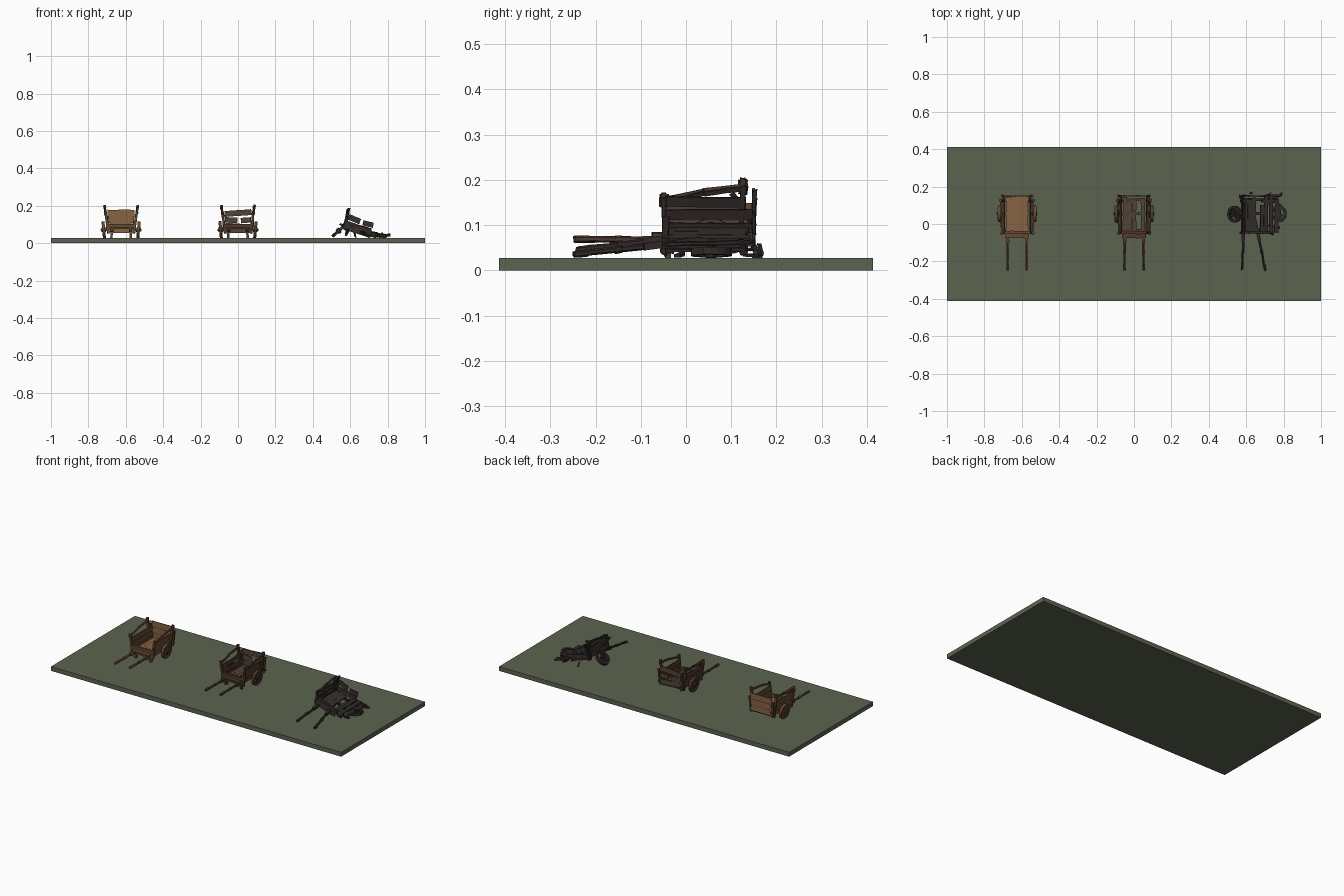
import bpy, bmesh, math, random
from mathutils import Vector, Matrix

if "Cube" in bpy.data.objects:
    bpy.data.objects.remove(bpy.data.objects["Cube"])

random.seed(7)
G = 0.027  # ground top
T = Matrix.Translation


def R(deg, axis):
    return Matrix.Rotation(math.radians(deg), 4, axis)


def mat(name, rgb):
    m = bpy.data.materials.new(name)
    m.diffuse_color = (*rgb, 1)
    m.use_nodes = True
    m.node_tree.nodes["Principled BSDF"].inputs["Base Color"].default_value = m.diffuse_color
    return m


def finish(name, bm, m, M=Matrix()):
    bmesh.ops.recalc_face_normals(bm, faces=bm.faces)
    me = bpy.data.meshes.new(name)
    bm.to_mesh(me)
    bm.free()
    me.materials.append(m)
    ob = bpy.data.objects.new(name, me)
    ob.matrix_world = M
    bpy.context.collection.objects.link(ob)
    return ob


def beam(bm, a, b, w, t, up=(0, 0, 1), jit=0.0, sides=4, n=4):
    """Rough hewn beam from a to b: t thick along up, w across."""
    a, b = Vector(a), Vector(b)
    d = (b - a).normalized()
    s = d.cross(Vector(up)).normalized()
    u = s.cross(d)
    k = math.sqrt(2) if sides == 4 else 1
    rings = []
    for i in range(n + 1):
        off = s * random.uniform(-jit, jit) + u * random.uniform(-jit, jit) * 0.6
        ring = []
        for j in range(sides):
            g = 2 * math.pi * (j + 0.5) / sides
            p = a.lerp(b, i / n) + off + s * (math.cos(g) * w / 2 * k) + u * (math.sin(g) * t / 2 * k)
            if i in (0, n):  # uneven sawn ends
                p += d * random.uniform(-jit, jit) * 1.5
            ring.append(bm.verts.new(p))
        rings.append(ring)
    for r0, r1 in zip(rings, rings[1:]):
        for j in range(sides):
            q = (j + 1) % sides
            bm.faces.new((r0[j], r0[q], r1[q], r1[j]))
    bm.faces.new(rings[0])
    bm.faces.new(rings[-1])


def part(name, m, M, beams, jit):
    bm = bmesh.new()
    for args in beams:
        kw = args[-1] if isinstance(args[-1], dict) else {}
        pos = args[:-1] if kw else args
        beam(bm, *pos, jit=jit, **kw)
    return finish(name, bm, m, M)


def wheel(name, m, M, jit, missing=()):
    """Rim of square section with hub and spokes, axis along x."""
    bm = bmesh.new()
    n = 16
    prof = [(0.045, -0.008), (0.045, 0.008), (0.031, 0.008), (0.031, -0.008)]
    rings = []
    for i in range(n):
        g = 2 * math.pi * i / n
        e = random.uniform(-jit, jit) * 0.6
        rings.append([bm.verts.new((x, (r + e) * math.cos(g), (r + e) * math.sin(g))) for r, x in prof])
    for i in range(n):
        r0, r1 = rings[i], rings[(i + 1) % n]
        for j in range(4):
            q = (j + 1) % 4
            bm.faces.new((r0[j], r0[q], r1[q], r1[j]))
    for i in range(8):
        if i not in missing:
            g = 2 * math.pi * (i + 0.5) / 8
            beam(bm, (0, 0, 0), (0, 0.036 * math.cos(g), 0.036 * math.sin(g)), 0.011, 0.009, (1, 0, 0), n=1)
    beam(bm, (-0.012, 0, 0), (0.012, 0, 0), 0.026, 0.026, sides=8, n=1)
    beam(bm, (-0.016, 0, 0), (0.016, 0, 0), 0.012, 0.012, sides=8, n=1)
    return finish(name, bm, m, M)


def cart(tag, x, wood, plank, jit, damage):
    B = T((x, 0, G))
    wheels = {s: B @ T((s * 0.093, 0.055, 0.045)) @ R(s * 5, 'Y') for s in (-1, 1)}
    sides = {s: B for s in (-1, 1)}
    shafts = {s: ((s * 0.05, 0.03, 0.04), (s * 0.051, -0.248, 0.042)) for s in (-1, 1)}
    H = B
    if damage == 2:  # collapsed: tilted body, fallen side and wheels
        B = T((0.64, 0, 0.068)) @ R(19, 'Y') @ T((0, 0, -0.045))
        H = Matrix()
        sides = {-1: B, 1: T((0.685, 0, 0.066)) @ R(96, 'Y') @ R(2, 'Z') @ T((-0.062, 0, -0.03))}
        wheels = {-1: T((0.538, 0.052, 0.066)) @ R(48, 'Y'), 1: T((0.772, 0.055, 0.04)) @ R(85, 'Y')}
        shafts = {-1: ((0.59, 0.03, 0.078), (0.577, -0.243, 0.045)),
                  1: ((0.645, 0.03, 0.066), (0.702, -0.248, 0.036))}

    # floor boards
    fl = []
    for i in range(5):
        if damage and i == 3:
            continue
        cx = -0.048 + i * 0.024
        end = 0.146 - (random.uniform(0, 0.05) if damage else 0)
        fl.append(((cx, -0.045, 0.048), (cx, end, 0.048), 0.0236, 0.008))
    part(tag + "_floor", plank, B, fl, jit * 0.4)
    # cross beams under the floor and the axle
    part(tag + "_underframe", wood, B, [
        ((-0.064, y, 0.039), (0.064, y, 0.039), 0.014, 0.012) for y in (-0.035, 0.055, 0.13)
    ] + [((-0.1, 0.055, 0.045), (0.1 if damage < 2 else 0.07, 0.055, 0.045), 0.012, 0.012)], jit)

    for s in (-1, 1):
        side = "left" if s < 0 else "right"
        fallen = damage == 2 and s > 0
        # flared side planks
        pl = []
        for i in range(3):
            z = 0.05 + i * 0.029
            px = s * (0.064 + (z - 0.03) * 0.14)
            y1 = 0.132 if damage and i == 2 else 0.152
            dz = random.uniform(-0.005, 0.005) if damage else 0
            pl.append(((px, -0.045, z), (px, y1, z + dz), 0.006, 0.0275 - 0.0025 * damage))
        part(f"{tag}_{side}_side_planks", wood, sides[s], pl, jit * 0.6)
        # posts with wrapped tops, and the sloping top rail
        fr = []
        for y, top in ((-0.045, 0.142), (0.122, 0.176)):
            if damage == 2:
                top *= 0.66 if fallen else 0.8
            tx = s * (0.066 + top * 0.13)
            dy = 0.004 if y > 0 else -0.004
            fr.append(((s * 0.068, y, 0.025), (tx, y + dy, top), 0.013, 0.011, {"up": (0, 1, 0)}))
            fr.append(((tx - s * 0.002, y + dy, top - 0.016), (tx, y + dy, top - 0.003), 0.018, 0.02,
                       {"up": (0, 1, 0), "sides": 6, "n": 1}))
        if not fallen:
            drop = 0.026 if damage == 2 else 0
            pts = [(s * 0.083, -0.05, 0.13 - drop), (s * 0.086, 0.04, 0.149 - drop), (s * 0.087, 0.135, 0.16 - drop)]
            fr += [(p, q, 0.008, 0.01, {"n": 2}) for p, q in zip(pts, pts[1:])]
        fr.append(((s * 0.072, 0.148, 0.035), (s * 0.082, 0.152, 0.132), 0.01, 0.01, {"up": (0, 1, 0)}))
        if damage:  # loose slat leaning across the side
            fr.append(((s * 0.083, 0.15, 0.05), (s * 0.08, 0.1, 0.125), 0.004, 0.012))
        part(f"{tag}_{side}_posts_and_rail", wood, sides[s], fr, jit)
        # wheel
        wheel(f"{tag}_{side}_wheel", wood, wheels[s], jit, (1, 4) if damage else ())
        # pulling handle with thicker grip
        a, b = map(Vector, shafts[s])
        part(f"{tag}_{side}_handle", wood, H, [
            (a, b, 0.014, 0.014, {"sides": 6, "n": 7}),
            (a, a.lerp(b, 0.45), 0.017, 0.016),
            (a.lerp(b, 0.88), a.lerp(b, 0.99), 0.017, 0.016, {"sides": 6, "n": 2}),
            (a.lerp(b, 0.62), a.lerp(b, 0.67), 0.019, 0.018, {"sides": 6, "n": 1})], jit * 0.7)
        # front standing leg
        if damage < 2:
            part(f"{tag}_{side}_leg", wood, B, [
                ((s * 0.052, -0.04, 0.0), (s * 0.05, -0.04, 0.045), 0.013, 0.013, {"up": (0, 1, 0)})], jit * 0.5)

    # tall back wall
    bk = []
    for i in range(3):
        z = 0.062 + i * 0.036
        w = 0.066 + i * 0.003
        if damage and i == 1:  # snapped board
            bk.append(((-w, 0.15, z), (-0.005, 0.15, z - 0.004), 0.006, 0.03))
            bk.append(((0.015, 0.15, z - 0.005), (w, 0.15, z), 0.006, 0.028))
        elif not (damage == 2 and i == 2):
            dz = random.uniform(-0.005, 0.005) if damage else 0
            bk.append(((-w, 0.15, z + dz), (w, 0.15, z - dz), 0.006, 0.035 - 0.004 * damage))
    part(tag + "_back_wall", plank, B, bk, jit * 0.6)
    # low front board with its cap, and the step between the handles
    part(tag + "_front_board", plank, B, [
        ((-0.066, -0.047, 0.042), (0.066, -0.047, 0.042), 0.007, 0.03)], jit)
    cap = [((-0.07, -0.044, 0.066), (0.07, -0.044, 0.066), 0.014, 0.018)]
    if damage < 2:
        cap.append(((-0.062, -0.064, 0.053), (0.062, -0.064, 0.052), 0.024, 0.009))
    part(tag + "_front_cap_and_step", wood, B, cap, jit)


# ground slab
bm = bmesh.new()
bmesh.ops.create_cube(bm, size=1, matrix=T((0, 0, G / 2)) @ Matrix.Diagonal((2, 0.826, G, 1)))
finish("ground_slab", bm, mat("moss", (0.107, 0.127, 0.08)))

# three states of the same cart: sound, worn, wrecked
cart("sound_cart", -0.625, mat("wood_sound", (0.13, 0.066, 0.034)), mat("plank_sound", (0.24, 0.125, 0.055)), 0.001, 0)
cart("worn_cart", 0.0, mat("wood_worn", (0.075, 0.042, 0.027)), mat("plank_worn", (0.085, 0.054, 0.037)), 0.0022, 1)
dark, char = mat("wood_wrecked", (0.03, 0.0235, 0.022)), mat("plank_wrecked", (0.037, 0.03, 0.027))
cart("wrecked_cart", 0.645, dark, char, 0.0028, 2)

# broken boards scattered beside the wreck
part("scattered_debris", dark, Matrix(), [
    ((0.72, 0.13, 0.034), (0.79, 0.155, 0.032), 0.012, 0.007),
    ((0.7, 0.15, 0.05), (0.735, 0.165, 0.031), 0.008, 0.006),
    ((0.71, -0.01, 0.036), (0.78, -0.02, 0.032), 0.014, 0.007),
    ((0.62, 0.16, 0.06), (0.63, 0.168, 0.03), 0.008, 0.006),
    ((0.775, 0.15, 0.031), (0.79, 0.165, 0.031), 0.01, 0.008)], 0.002)
